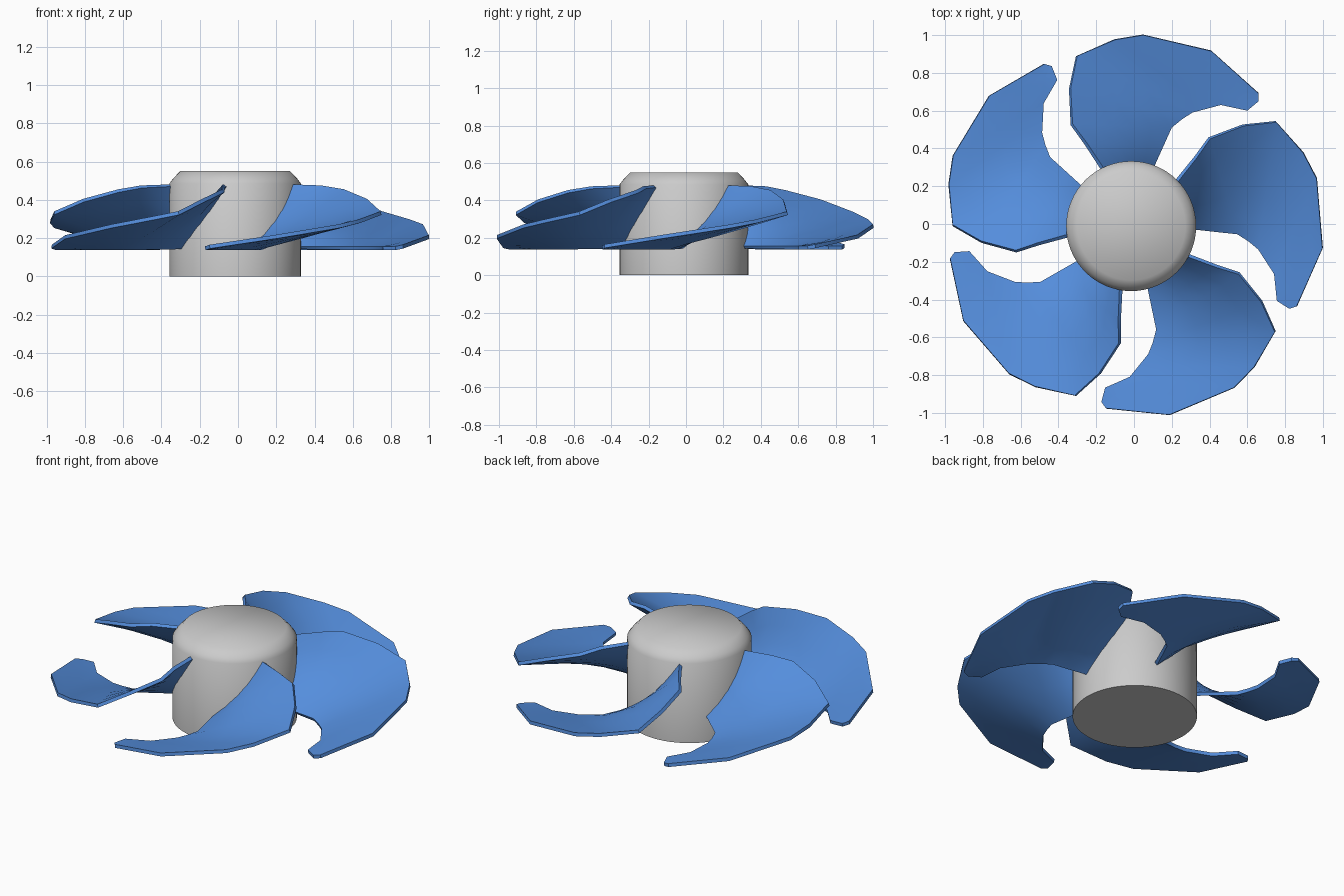
import bpy, bmesh, math
from mathutils import Matrix, Vector

if "Cube" in bpy.data.objects:
    bpy.data.objects.remove(bpy.data.objects["Cube"])

CX, CY = -0.015, -0.011
blue = bpy.data.materials.new("blade_blue")
blue.diffuse_color = (0.09, 0.27, 0.72, 1)
blue.use_nodes = True
blue.node_tree.nodes["Principled BSDF"].inputs["Base Color"].default_value = blue.diffuse_color


def make_object(name, bm, angle):
    mesh = bpy.data.meshes.new(name)
    bm.to_mesh(mesh)
    bm.free()
    ob = bpy.data.objects.new(name, mesh)
    bpy.context.collection.objects.link(ob)
    bpy.ops.object.select_all(action='DESELECT')
    ob.select_set(True)
    bpy.context.view_layer.objects.active = ob
    bpy.ops.object.shade_smooth_by_angle(angle=math.radians(angle))
    return ob


# Hub: stacked rings with a chamfered top
bm = bmesh.new()
N = 64
rings = []
for r, z in [(0.344, 0), (0.344, 0.485), (0.325, 0.51), (0.287, 0.55)]:
    rings.append([bm.verts.new((CX + r * math.cos(2 * math.pi * k / N),
                                CY + r * math.sin(2 * math.pi * k / N), z)) for k in range(N)])
for a, b in zip(rings, rings[1:]):
    for k in range(N):
        m = (k + 1) % N
        bm.faces.new((a[k], a[m], b[m], b[k]))
bm.faces.new(rings[-1])
bm.faces.new(rings[0][::-1])
make_object("hub", bm, 50)

# Blade ribs, hub to tip: (low edge x, y), (high edge x, y, z)
LOW_Z = 0.157
ribs = [((0.07, 0.20), (-0.10, 0.20, 0.48)),
        ((0.11, 0.31), (-0.17, 0.31, 0.48)),
        ((0.155, 0.41), (-0.25, 0.43, 0.475)),
        ((0.20, 0.51), (-0.325, 0.53, 0.455)),
        ((0.255, 0.555), (-0.335, 0.72, 0.405)),
        ((0.31, 0.59), (-0.30, 0.89, 0.34)),
        ((0.385, 0.61), (-0.10, 0.975, 0.298)),
        ((0.46, 0.63), (0.05, 1.0, 0.272)),
        ((0.60, 0.60), (0.41, 0.915, 0.215)),
        ((0.66, 0.65), (0.66, 0.69, 0.165))]
COLS = 5

# Five curved blades around the hub
for n in range(5):
    bm = bmesh.new()
    rot = Matrix.Rotation(math.radians(72 * n), 3, 'Z')
    grid = []
    for (lx, ly), (hx, hy, hz) in ribs:
        row = []
        for j in range(COLS + 1):
            t = j / COLS
            p = Vector((lx + (hx - lx) * t - CX, ly + (hy - ly) * t - CY,
                        LOW_Z + (hz - LOW_Z) * t ** 1.15))
            row.append(bm.verts.new(rot @ p + Vector((CX, CY, 0))))
        grid.append(row)
    for a, b in zip(grid, grid[1:]):
        for j in range(COLS):
            bm.faces.new((a[j], b[j], b[j + 1], a[j + 1]))
    ob = make_object(f"blade_{n + 1}", bm, 35)
    ob.data.materials.append(blue)
    # Thickness below the top surface
    mod = ob.modifiers.new("thickness", 'SOLIDIFY')
    mod.thickness = 0.02
    mod.offset = -1
    bpy.ops.object.modifier_apply(modifier=mod.name)
    bpy.ops.object.shade_smooth_by_angle(angle=math.radians(35))
